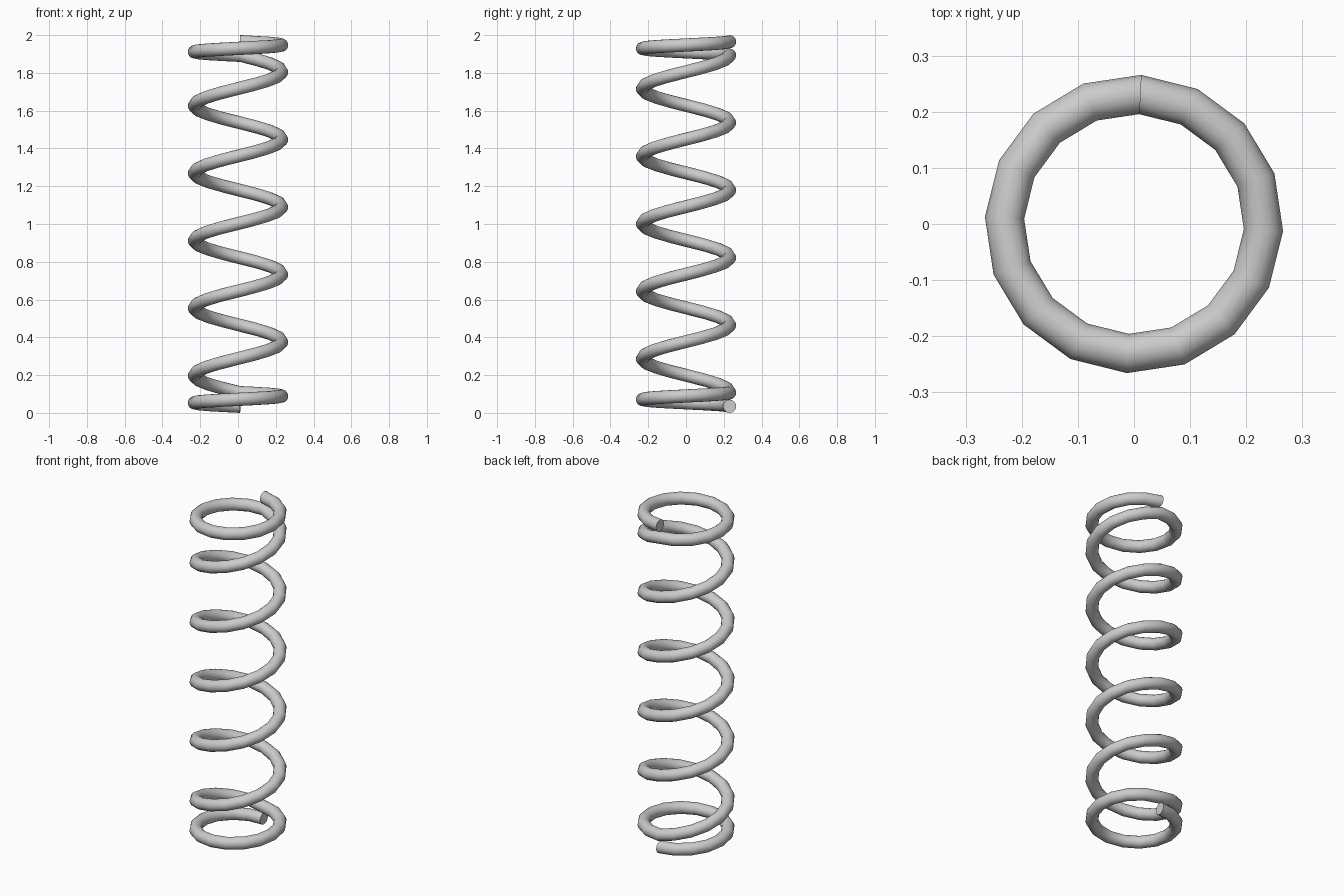
import bpy, bmesh
from math import sin, cos, pi, radians

if "Cube" in bpy.data.objects:
    bpy.data.objects.remove(bpy.data.objects["Cube"])

COIL_R, WIRE_R = 0.231, 0.035   # coil radius, wire radius
STEPS, SIDES = 16, 16           # rings per turn, sides of the wire
TURNS, CLOSED = 7, 0.072        # total turns, pitch of the closed end turns
Z0, Z1 = WIRE_R, 2 - WIRE_R
START = radians(87.3)
PITCH = (Z1 - Z0 - 2 * CLOSED) / (TURNS - 2)


def height(t):
    """Wire height after t turns: tight end turns, open middle turns."""
    if t <= 1:
        return Z0 + CLOSED * t
    if t >= TURNS - 1:
        return Z1 - CLOSED * (TURNS - t)
    return Z0 + CLOSED + PITCH * (t - 1)


# Coil spring: upright circle swept up the helix
bm = bmesh.new()
rings = []
for i in range(TURNS * STEPS + 1):
    t = i / STEPS
    a = START + 2 * pi * t
    ring = []
    for k in range(SIDES):
        b = 2 * pi * k / SIDES
        r = COIL_R + WIRE_R * cos(b)
        ring.append(bm.verts.new((r * cos(a), r * sin(a), height(t) + WIRE_R * sin(b))))
    rings.append(ring)
for lo, hi in zip(rings, rings[1:]):
    for k in range(SIDES):
        n = (k + 1) % SIDES
        bm.faces.new((lo[k], lo[n], hi[n], hi[k]))
# Wire end caps
bm.faces.new(rings[0])
bm.faces.new(rings[-1])
bmesh.ops.recalc_face_normals(bm, faces=bm.faces)

mesh = bpy.data.meshes.new("coil_spring")
bm.to_mesh(mesh)
bm.free()
spring = bpy.data.objects.new("coil_spring", mesh)
bpy.context.collection.objects.link(spring)
bpy.context.view_layer.objects.active = spring
spring.select_set(True)
bpy.ops.object.shade_smooth_by_angle(angle=radians(40))
